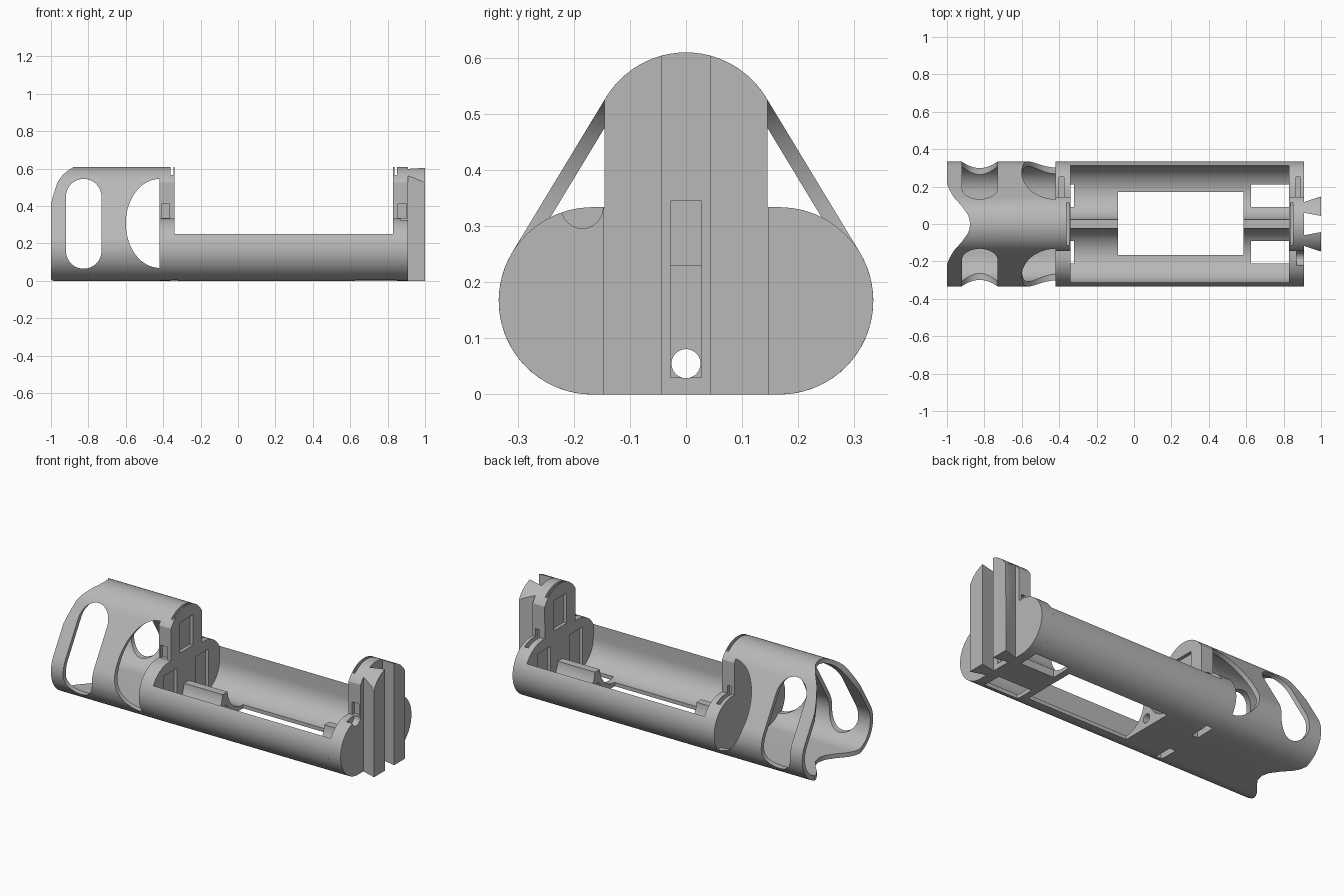
import bpy
import bmesh
from math import cos, sin, radians, pi

cube = bpy.data.objects.get("Cube")
if cube:
    bpy.data.objects.remove(cube, do_unlink=True)

grey = bpy.data.materials.new("plain grey")
grey.use_nodes = True
grey.diffuse_color = (0.48, 0.48, 0.48, 1)
grey.node_tree.nodes["Principled BSDF"].inputs["Base Color"].default_value = (0.48, 0.48, 0.48, 1)

R = 0.167          # outer cell radius, also the cell offset
BORE = 0.145       # inner cell radius
TOP = 0.443        # height of the upper cell
LEFT, RIGHT = -0.34, 0.83   # inner faces of the end plates
PLATE = 0.08


def arc(cu, cv, r, a0, a1, n=24, rv=None):
    rv = rv or r
    angles = [radians(a0 + (a1 - a0) * i / n) for i in range(n + 1)]
    return [(cu + r * cos(a), cv + rv * sin(a)) for a in angles]


def prism(name, points, axis, a, b):
    """Extrude a flat outline along one axis from a to b."""
    place = {"x": lambda u, v, t: (t, u, v),
             "y": lambda u, v, t: (u, t, v),
             "z": lambda u, v, t: (u, v, t)}[axis]
    bm = bmesh.new()
    ends = [[bm.verts.new(place(u, v, t)) for u, v in points] for t in (a, b)]
    bm.faces.new(ends[0])
    bm.faces.new(ends[1])
    n = len(points)
    for i in range(n):
        j = (i + 1) % n
        bm.faces.new((ends[0][i], ends[0][j], ends[1][j], ends[1][i]))
    bmesh.ops.recalc_face_normals(bm, faces=bm.faces)
    mesh = bpy.data.meshes.new(name)
    bm.to_mesh(mesh)
    bm.free()
    mesh.materials.append(grey)
    ob = bpy.data.objects.new(name, mesh)
    bpy.context.collection.objects.link(ob)
    return ob


def box(x0, x1, y0, y1, z0, z1):
    return prism("cutter", [(x0, y0), (x1, y0), (x1, y1), (x0, y1)], "z", z0, z1)


def carve(ob, cutters, operation="DIFFERENCE"):
    """Apply boolean cutters one after another and discard them."""
    bpy.context.view_layer.objects.active = ob
    for cutter in cutters:
        cutter.hide_render = True
        mod = ob.modifiers.new("cut", "BOOLEAN")
        mod.operation = operation
        mod.solver = "EXACT"
        mod.object = cutter
        bpy.ops.object.modifier_apply(modifier=mod.name)
        bpy.data.objects.remove(cutter, do_unlink=True)


def hull(r):
    """Rounded triangle around three cells."""
    return (arc(R, R, r, -90, 31) + arc(0, TOP, r, 31, 149)
            + arc(-R, R, r, 149, 270))


def plate_outline():
    """Two lower lobes with a round-topped column."""
    return (arc(R, R, R, -90, 90) + [(0.145, 2 * R)]
            + arc(0, TOP, R, 29.7, 150.3) + [(-0.145, 2 * R)]
            + arc(-R, R, R, 90, 270))


def wire_hole():
    return prism("cutter", arc(0, 0.055, 0.026, 0, 345, 23), "x", -0.5, 1.1)


# Hollow sleeve with scalloped end and side openings
sleeve = prism("sleeve", hull(R), "x", -1, LEFT - PLATE)
bite = [(-1.1, 0.25), (-1, 0.215), (-0.985, 0.18), (-0.965, 0.145),
        (-0.92, 0.095), (-0.885, 0.045), (-0.875, 0)]
bite += [(x, -y) for x, y in reversed(bite[:-1])]
slot = arc(-0.825, 0.45, 0.095, 0, 180) + arc(-0.825, 0.16, 0.095, 180, 360)
opening = arc(-0.42, 0.307, 0.18, 0, 352.5, 47, 0.238)
carve(sleeve, [prism("cutter", hull(R - 0.026), "x", -1.1, -0.3),
               prism("cutter", bite, "z", -0.1, 0.8),
               prism("cutter", slot, "y", -0.5, 0.5),
               prism("cutter", opening, "y", -0.5, 0.5)])

# Double trough with a low centre ridge and floor windows
trough = prism("trough", arc(R, R, R, -90, 31) + arc(-R, R, R, 149, 270), "x", LEFT, RIGHT)
cuts = []
for s in (-1, 1):
    channel = arc(s * R, R, BORE, 180, 360) + [(s * R + BORE, 0.5), (s * R - BORE, 0.5)]
    cuts.append(prism("cutter", channel, "x", LEFT - 0.1, RIGHT + 0.1))
    y0, y1 = sorted((s * 0.09, s * 0.21))
    cuts.append(box(0.625, RIGHT + 0.1, y0, y1, -0.1, 0.12))
    cuts.append(box(LEFT - 0.1, LEFT + 0.02, y0, y1, -0.1, 0.12))
cuts += [box(-0.5, 1, -0.1, 0.1, 0.155, 0.5),
         box(-0.085, 0.585, -0.165, 0.17, -0.1, 0.5), wire_hole()]
carve(trough, cuts)


def end_plate(name, face, out):
    """End wall; out is the direction away from the cells."""
    def span(d0, d1):
        return sorted((face + out * d0, face + out * d1))

    x0, x1 = span(0, PLATE)
    plate = prism(name, plate_outline(), "x", x0, x1)
    px = span(-0.05, 0.02)
    wx = span(0.025, 0.07)
    cuts = [
        # contact pockets for the three cells
        box(*px, 0.09, 0.21, -0.1, 0.27),
        box(*px, -0.21, -0.09, -0.1, 0.27),
        box(*px, -0.06, 0.06, 0.35, 0.53),
        # contact slot in the crown and wire notches in the column
        box(*span(0.006, 0.02), -0.2, 0.2, 0.565, 0.7),
        box(*wx, -0.2, -0.125, 0.335, 0.41),
        box(*span(0.035, 0.06), 0.125, 0.25, 0.29, 0.38),
        wire_hole(),
    ]
    carve(plate, cuts)
    return plate


left_plate = end_plate("sleeve_end_plate", LEFT, -1)
right_plate = end_plate("rail_end_plate", RIGHT, 1)

# Recess between the rails, deeper in its upper part
carve(right_plate, [box(0.89, 1, -0.028, 0.028, 0.03, 0.345),
                    box(0.87, 1, -0.028, 0.028, 0.23, 0.345),
                    prism("cutter", arc(-0.185, 0.333, 0.037, 0, 345, 23), "x", 0.87, 1)])

# Pair of flared rails trimmed to the column outline
rails = []
for s, name in ((1, "back_rail"), (-1, "front_rail")):
    flare = [(0.91, s * 0.06), (0.91, s * 0.118), (1, s * 0.147), (1, s * 0.043)]
    rail = prism(name, flare, "z", -0.1, 0.8)
    carve(rail, [prism("cutter", plate_outline(), "x", 0.8, 1.1)], "INTERSECT")
    rails.append(rail)

# Smooth curved walls, keep edges crisp
bpy.ops.object.select_all(action="DESELECT")
for ob in [sleeve, trough, left_plate, right_plate] + rails:
    ob.select_set(True)
bpy.context.view_layer.objects.active = sleeve
bpy.ops.object.shade_smooth_by_angle(angle=radians(30))
